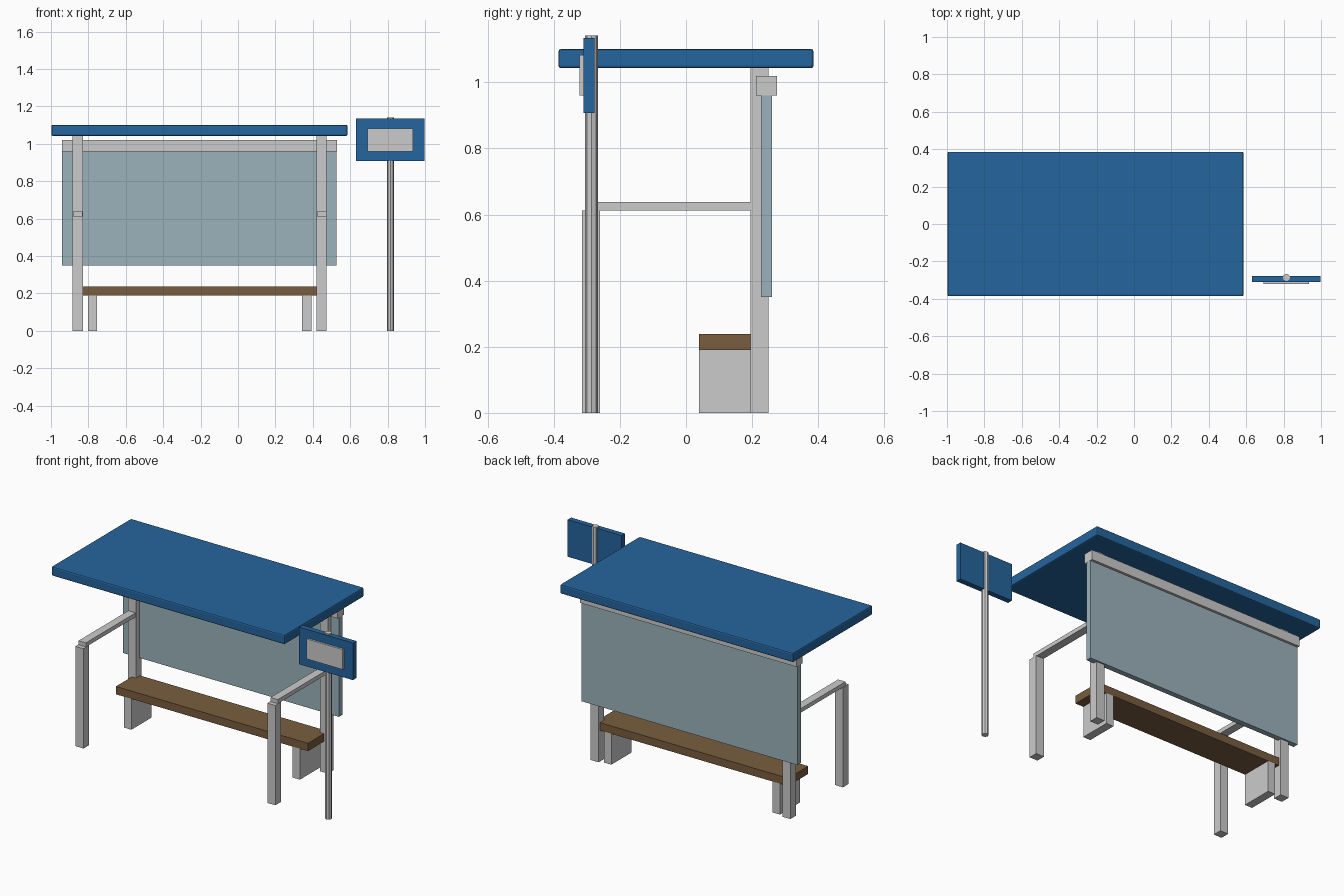
import bpy
from mathutils import Vector

if "Cube" in bpy.data.objects:
    bpy.data.objects.remove(bpy.data.objects["Cube"])


def material(name, rgb):
    m = bpy.data.materials.new(name)
    m.diffuse_color = (*rgb, 1)
    m.use_nodes = True
    m.node_tree.nodes["Principled BSDF"].inputs["Base Color"].default_value = m.diffuse_color
    return m


def box(name, x, y, z, mat=None, bevel=0):
    """Box from (min, max) ranges on each axis."""
    lo, hi = Vector((x[0], y[0], z[0])), Vector((x[1], y[1], z[1]))
    bpy.ops.mesh.primitive_cube_add(size=1, location=(lo + hi) / 2)
    ob = bpy.context.object
    ob.name = name
    ob.scale = hi - lo
    bpy.ops.object.transform_apply(location=False, rotation=False, scale=True)
    if mat:
        ob.data.materials.append(mat)
    if bevel:
        mod = ob.modifiers.new("bevel", 'BEVEL')
        mod.width = bevel
        mod.segments = 2
    return ob


blue = material("blue_paint", (0.018, 0.13, 0.34))
wood = material("wood", (0.19, 0.11, 0.05))
glass = material("glass", (0.33, 0.45, 0.50))

CX = -0.205  # middle of the shelter along x

# Roof slab
box("roof", (-0.998, 0.586), (-0.386, 0.386), (1.043, 1.101), blue, 0.008)

# Back wall panel and the beam above it
box("back_panel", (-0.94, 0.527), (0.227, 0.26), (0.35, 0.96), glass)
box("top_beam", (-0.942, 0.528), (0.212, 0.275), (0.96, 1.02))

# Bench seat
box("bench_seat", (-0.858, 0.448), (0.04, 0.235), (0.19, 0.238), wood)

# Posts, arm rails and bench legs on both sides
for side, s in (("left", -1), ("right", 1)):
    px = CX + s * 0.652
    post_x = (px - 0.0275, px + 0.0275)
    box(side + "_back_post", post_x, (0.195, 0.25), (0, 1.045))
    box(side + "_front_post", post_x, (-0.315, -0.26), (0, 0.613))
    box(side + "_arm_rail", (px - 0.025, px + 0.025), (-0.288, 0.222), (0.613, 0.638))
    lx = CX + s * 0.573
    box(side + "_bench_leg", (lx - 0.025, lx + 0.025), (0.04, 0.235), (0, 0.19))

# Stop sign pole, board and inset panel
bpy.ops.mesh.primitive_cylinder_add(vertices=8, radius=0.0195, depth=1.142,
                                    location=(0.815, -0.286, 0.571))
bpy.context.object.name = "sign_pole"
box("sign_board", (0.632, 0.998), (-0.31, -0.277), (0.907, 1.135), blue)
box("sign_panel", (0.692, 0.936), (-0.322, -0.308), (0.96, 1.083))
